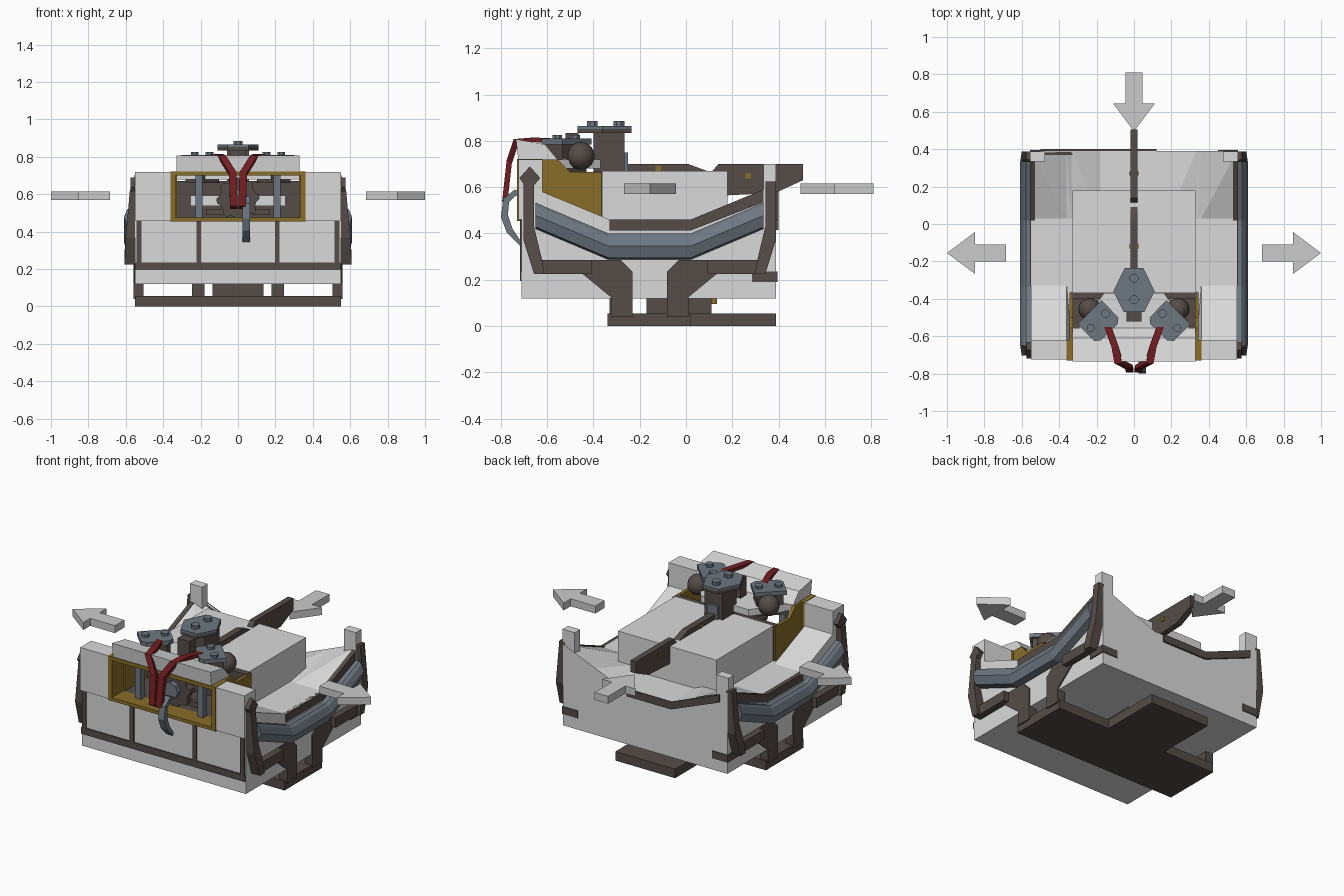
import bpy, bmesh, math
from mathutils import Matrix, Vector

if "Cube" in bpy.data.objects:
    bpy.data.objects.remove(bpy.data.objects["Cube"])

def material(name, r, g, b):
    m = bpy.data.materials.new(name)
    m.diffuse_color = (r, g, b, 1)
    m.use_nodes = True
    m.node_tree.nodes["Principled BSDF"].inputs["Base Color"].default_value = m.diffuse_color
    return m

WHITE = material("hull_light_grey", 0.70, 0.70, 0.70)
ARROW = material("arrow_grey", 0.60, 0.60, 0.60)
BROWN = material("dark_brown", 0.092, 0.072, 0.064)
STEEL = material("blue_grey_steel", 0.155, 0.185, 0.22)
GOLD = material("dark_gold", 0.25, 0.155, 0.022)
RED = material("dark_red", 0.17, 0.013, 0.015)

def mesh(name, verts, faces, mat):
    bm = bmesh.new()
    vs = [bm.verts.new(v) for v in verts]
    for f in faces:
        bm.faces.new([vs[i] for i in f])
    bmesh.ops.recalc_face_normals(bm, faces=bm.faces)
    me = bpy.data.meshes.new(name)
    bm.to_mesh(me)
    bm.free()
    me.materials.append(mat)
    ob = bpy.data.objects.new(name, me)
    bpy.context.collection.objects.link(ob)
    return ob

def loft(name, rings, mat):
    n = len(rings[0])
    verts = [p for r in rings for p in r]
    faces = [(k*n+i, k*n+(i+1) % n, (k+1)*n+(i+1) % n, (k+1)*n+i)
             for k in range(len(rings)-1) for i in range(n)]
    faces += [tuple(range(n)), tuple(range(len(verts)-n, len(verts)))]
    return mesh(name, verts, faces, mat)

def prism(name, axis, pts, a, b, mat):
    put = {'x': lambda p, t: (t, p[0], p[1]), 'y': lambda p, t: (p[0], t, p[1]),
           'z': lambda p, t: (p[0], p[1], t)}[axis]
    return loft(name, [[put(p, t) for p in pts] for t in (a, b)], mat)

def box(name, x0, x1, y0, y1, z0, z1, mat):
    return prism(name, 'z', [(x0, y0), (x1, y0), (x1, y1), (x0, y1)], z0, z1, mat)

def disc(name, x, y, z0, z1, r, mat, n=8):
    pts = [(x+r*math.cos(2*math.pi*(i+.5)/n), y+r*math.sin(2*math.pi*(i+.5)/n)) for i in range(n)]
    return prism(name, 'z', pts, z0, z1, mat)

# hull with a deck that rises towards the corners
xs = [-.55, -.36, -.335, -.18, .18, .335, .36, .55]
ys = [-.62, -.33, .03, .39]
def deck(x, y):
    if y < -.5:
        return .58 if abs(x) > .34 else .46
    if y > .3:
        return .46 + .15*max(0, abs(x)-.18)/.37
    return .46
n = len(xs)
verts = [(x, y, deck(x, y)) for y in ys for x in xs] + [(x, y, .12) for y in ys for x in xs]
B = n*4
faces = []
for j in range(3):
    for i in range(n-1):
        a, b, c, d = j*n+i, j*n+i+1, (j+1)*n+i+1, (j+1)*n+i
        faces += [(a, b, c), (a, c, d)] if xs[i] > 0 else [(a, b, d), (b, c, d)]
        faces.append((a+B, d+B, c+B, b+B))
for j in range(3):
    for i in (0, n-1):
        faces.append((j*n+i, (j+1)*n+i, (j+1)*n+i+B, j*n+i+B))
for i in range(n-1):
    for j in (0, 3):
        faces.append((j*n+i, j*n+i+1, j*n+i+1+B, j*n+i+B))
mesh("hull", verts, faces, WHITE)
box("hull_front", -.55, .55, -.71, -.62, .12, .46, WHITE)
box("deck_box", -.33, .33, -.365, .18, .44, .67, WHITE)

# front trim
box("front_cross_strip", -.55, .55, -.718, -.70, .195, .235, BROWN)
for x in (-.53, -.21, .21, .53):
    box("front_vertical_strip", x-.013, x+.013, -.718, -.70, .235, .46, BROWN)

# cockpit: gold frame, hood, inner wall and machinery
box("window_sill", -.36, .36, -.73, -.62, .455, .475, GOLD)
box("window_lintel", -.36, .36, -.73, -.62, .70, .722, GOLD)
box("cockpit_floor", -.335, .335, -.62, -.36, .455, .475, BROWN)
box("cockpit_back_wall", -.335, .335, -.40, -.36, .46, .668, BROWN)
box("cockpit_light_panel", -.25, .25, -.405, -.40, .54, .59, WHITE)
prism("hood", 'x', [(-.725, .72), (-.735, .808), (-.61, .785), (-.555, .72)], -.33, .33, WHITE)
prism("hood_rear", 'z', [(-.33, -.60), (.33, -.60), (.16, -.37), (-.16, -.37)], .68, .72, WHITE)
for s in (-1, 1):
    box("front_corner_block", s*.36, s*.55, -.725, -.62, .46, .72, WHITE)
    box("window_jamb", s*.335, s*.36, -.73, -.62, .455, .722, GOLD)
    prism("cockpit_side_panel", 'x', [(-.62, .46), (-.62, .72), (-.555, .72), (-.50, .665),
                                      (-.365, .665), (-.365, .46)], s*.325, s*.345, GOLD)
    box("window_column", s*.19, s*.228, -.66, -.62, .475, .70, STEEL)
    box("gear_arm", s*.08, s*.17, -.60, -.57, .49, .52, BROWN)
gear = []
for i in range(32):
    r = .115 if i % 4 < 2 else .098
    gear.append((r*math.cos(i*math.pi/16), .575+r*math.sin(i*math.pi/16)))
prism("gear", 'y', gear, -.62, -.58, BROWN)
prism("gear_hub", 'y', [(.05*math.cos(i*math.pi/4), .575+.05*math.sin(i*math.pi/4))
                        for i in range(8)], -.65, -.62, STEEL)

# front hook
prism("hook", 'x', [(-.70, .575), (-.74, .59), (-.79, .55), (-.80, .47), (-.775, .405), (-.715, .345),
                    (-.71, .36), (-.75, .42), (-.77, .48), (-.765, .535), (-.74, .56)], .025, .065, STEEL)

# red cables
for s in (-1, 1):
    path = [(.14, -.55, .80), (.10, -.66, .805), (.085, -.735, .80), (.028, -.765, .71), (.022, -.785, .53)]
    w = .02
    rings = []
    for i, (x, y, z) in enumerate(path):
        if i < 2:
            q = [(x-w, y, z-.01), (x+w, y, z-.01), (x+w, y, z+.01), (x-w, y, z+.01)]
        else:
            q = [(x-w, y+.012, z-.008), (x+w, y+.012, z-.008), (x+w, y-.01, z+.008), (x-w, y-.01, z+.008)]
        rings.append([(s*a, b, c) for a, b, c in q])
    loft("red_cable", rings, RED)

# side frames, rails and gunwales, mirrored left to right
MID = -.157
rail = [(.55, .055), (.578, .055), (.592, .042), (.61, .0), (.592, -.05), (.55, -.058)]
for s in (-1, 1):
    loft("side_rail", [[(s*x, y, zc+z) for x, z in rail]
                       for y, zc in ((-.65, .478), (-.335, .345), (.02, .345), (.335, .478))], STEEL)
    prism("side_gunwale", 'x', [(-.33, .46), (.02, .46), (.335, .59), (.335, .535), (.02, .413), (-.33, .413)],
          s*.53, s*.557, BROWN)
    for m in (-1, 1):
        def f(pts):
            return [(MID + m*d, z) for d, z in pts]
        prism("frame_leg", 'x', f([(.075, .04), (.168, .04), (.168, .125), (.29, .225), (.29, .285),
                                   (.125, .285), (.075, .235)]), s*.505, s*.558, BROWN)
        prism("frame_arm", 'x', f([(.25, .225), (.50, .225), (.512, .285), (.25, .285)]), s*.53, s*.59, BROWN)
        arm = f([(.455, .225), (.50, .225), (.545, .37), (.545, .625), (.50, .625), (.50, .43), (.465, .285)])
        loft("frame_post", [[(s*.54, y, z) for y, z in arm],
                            [(s*(.607-.09*max(0, z-.30)), y, z) for y, z in arm]], BROWN)
    prism("post_diamond", 'x', [(-.72, .64), (-.675, .69), (-.63, .64), (-.655, .61), (-.70, .61)],
          s*.55, s*.575, BROWN)
    box("rear_corner_post", s*.475, s*.556, .335, .388, .50, .70, WHITE)
    box("rear_corner_trim", s*.45, s*.556, .285, .395, .19, .235, BROWN)
    box("base_foot", s*.18, s*.245, -.33, -.24, .05, .125, BROWN)
prism("rear_gunwale", 'y', [(.12, .46), (-.18, .46), (-.50, .588), (-.50, .542), (-.18, .415), (.12, .415)],
      .37, .40, BROWN)

# T-shaped base plate and pedestal
prism("base_plate", 'z', [(-.55, -.34), (.55, -.34), (.55, .02), (.2, .02), (.2, .39), (-.2, .39),
                          (-.2, .02), (-.55, .02)], 0, .055, BROWN)
box("pedestal", -.135, .135, -.17, .11, .05, .125, BROWN)
box("pedestal_pin", -.03, .03, .105, .135, .095, .122, GOLD)

# spine arm along the deck
prism("spine_front", 'x', [(-.27, .66), (-.27, .70), (.01, .70), (.105, .665), (.105, .64), (-.27, .64)],
      -.02, .02, BROWN)
prism("spine_rear", 'x', [(.11, .62), (.11, .665), (.14, .70), (.505, .70), (.505, .63), (.385, .575), (.18, .565)],
      -.018, .018, BROWN)
for y, z in ((-.12, .682), (.27, .65)):
    box("spine_pin", -.023, .023, y-.012, y+.012, z-.012, z+.012, GOLD)

# centre mount
box("centre_post", -.06, .06, -.40, -.265, .64, .84, BROWN)
box("centre_step", -.035, .035, -.27, -.25, .66, .75, STEEL)
prism("centre_cap", 'z', [(-.05, -.235), (.05, -.235), (.11, -.36), (.055, -.47), (-.055, -.47), (-.11, -.36)],
      .835, .852, BROWN)
prism("centre_cap_top", 'z', [(-.05, -.235), (.05, -.235), (.11, -.36), (.055, -.47), (-.055, -.47), (-.11, -.36)],
      .852, .865, STEEL)
box("centre_lug", -.04, .04, -.52, -.465, .70, .835, BROWN)
for y in (-.29, -.405):
    disc("centre_bolt", 0, y, .86, .886, .025, STEEL)

# two angled side mounts with a ball each
for s in (-1, 1):
    c, d = Vector((s*.185, -.525)), Vector((s*.7, .714))
    e = Vector((-d.y, d.x))
    def quad(u, v):
        return [tuple(c+d*(u*i)+e*(v*j)) for i, j in ((-1, -.7), (-.7, -1), (1, -1), (1, 1), (-.7, 1), (-1, .7))]
    prism("side_mount", 'z', quad(.06, .075), .66, .79, BROWN)
    prism("side_mount_cap", 'z', quad(.075, .09), .785, .81, STEEL)
    for k in (-1, 1):
        p = c + e*(k*.055) + d*.01
        disc("side_mount_bolt", p.x, p.y, .805, .826, .023, STEEL)
    bm = bmesh.new()
    bmesh.ops.create_uvsphere(bm, u_segments=16, v_segments=10, radius=.06,
                              matrix=Matrix.Translation((s*.237, -.455, .735)))
    me = bpy.data.meshes.new("ball")
    bm.to_mesh(me)
    bm.free()
    me.materials.append(BROWN)
    me.shade_smooth()
    bpy.context.collection.objects.link(bpy.data.objects.new("side_mount_ball", me))

# direction arrows: tail, head base, tip distances along their axis
shape = [(0, .045), (.165, .045), (.165, .112), (.315, 0), (.165, -.112), (.165, -.045), (0, -.045)]
for s in (-1, 1):
    prism("side_arrow", 'z', [(s*(.685+a), -.155+b) for a, b in shape], .57, .615, ARROW)
prism("rear_arrow", 'z', [(b, .81-a) for a, b in shape], .57, .615, ARROW)
